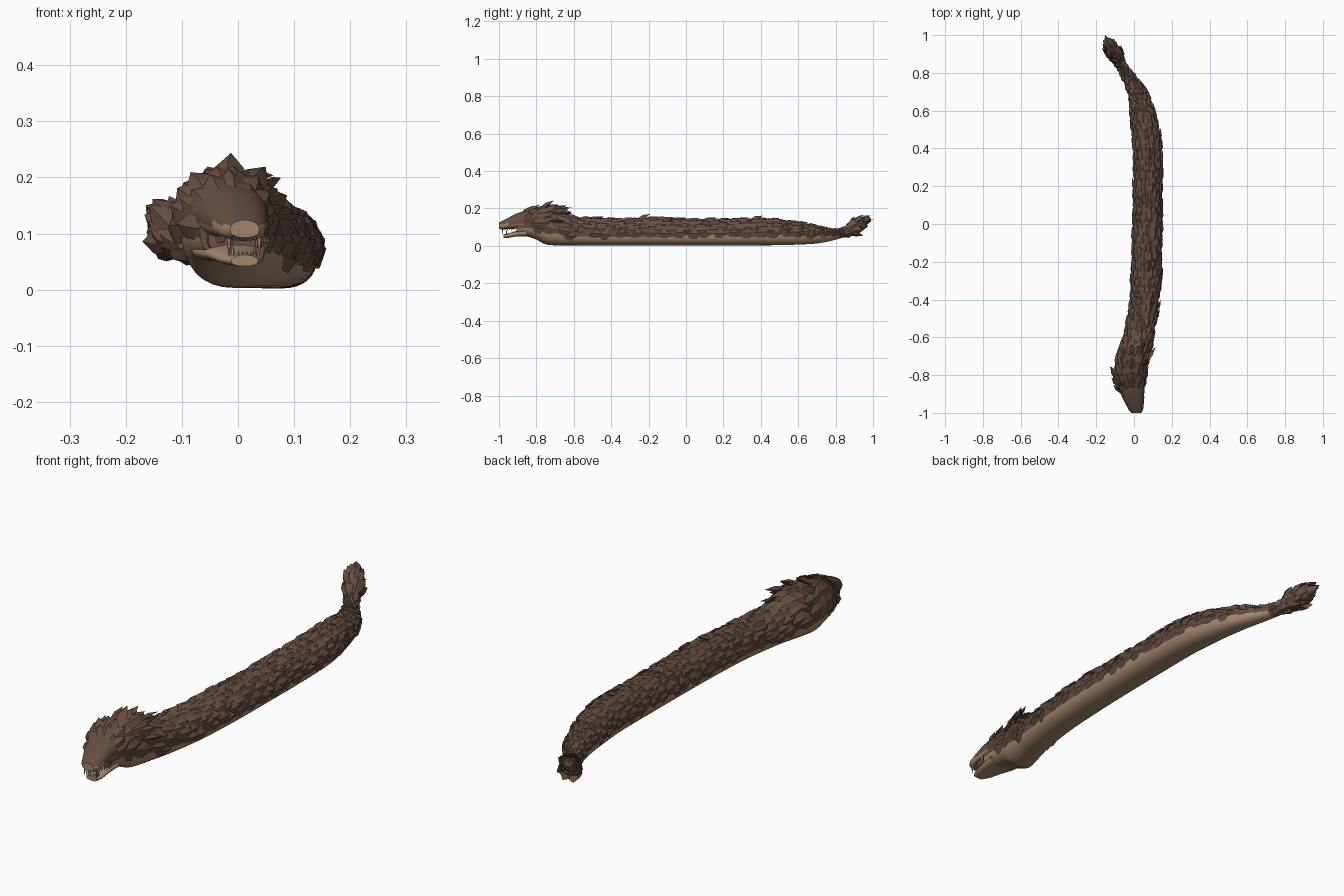
import bpy, bmesh, math, random
from mathutils import Vector

if "Cube" in bpy.data.objects:
    bpy.data.objects.remove(bpy.data.objects["Cube"])

random.seed(4)


def material(name, rgb):
    m = bpy.data.materials.new(name)
    m.diffuse_color = (*rgb, 1)
    m.use_nodes = True
    m.node_tree.nodes["Principled BSDF"].inputs["Base Color"].default_value = m.diffuse_color
    return m


BROWN = material("scale brown", (0.135, 0.076, 0.055))
TAN = material("belly tan", (0.36, 0.235, 0.145))
MOUTH = material("mouth red brown", (0.17, 0.08, 0.06))
TOOTH = material("tooth bone", (0.42, 0.29, 0.19))

# Body stations: y, centre x, half width, bottom z, top z
BODY = [
    (-0.90, -0.010, 0.058, 0.055, 0.165), (-0.85, -0.020, 0.073, 0.050, 0.186),
    (-0.80, -0.023, 0.079, 0.034, 0.196), (-0.75, -0.015, 0.080, 0.008, 0.200),
    (-0.70, -0.002, 0.078, 0.003, 0.193), (-0.65, 0.010, 0.073, 0.003, 0.170),
    (-0.58, 0.028, 0.070, 0.003, 0.147), (-0.40, 0.055, 0.069, 0.002, 0.138),
    (-0.20, 0.067, 0.070, 0.002, 0.140), (0.00, 0.071, 0.068, 0.002, 0.134),
    (0.20, 0.073, 0.068, 0.002, 0.134), (0.40, 0.071, 0.067, 0.003, 0.136),
    (0.50, 0.061, 0.064, 0.004, 0.130), (0.60, 0.043, 0.056, 0.007, 0.118),
    (0.70, 0.016, 0.048, 0.013, 0.100), (0.78, -0.028, 0.035, 0.028, 0.084),
    (0.84, -0.068, 0.027, 0.046, 0.093), (0.89, -0.098, 0.036, 0.068, 0.133),
    (0.94, -0.122, 0.027, 0.095, 0.146), (0.99, -0.149, 0.005, 0.130, 0.143),
]
UPPER = [(-0.865, -0.013, 0.068, 0.085, 0.186), (-0.91, -0.006, 0.060, 0.092, 0.172),
         (-0.95, 0.003, 0.049, 0.090, 0.150), (-0.985, 0.010, 0.038, 0.087, 0.133),
         (-1.00, 0.012, 0.026, 0.093, 0.124)]
LOWER = [(-0.85, -0.016, 0.066, 0.050, 0.095), (-0.91, -0.004, 0.051, 0.050, 0.079),
         (-0.95, 0.006, 0.038, 0.043, 0.067), (-0.975, 0.012, 0.024, 0.042, 0.062)]


def station(y):
    """Smooth interpolation through the body stations."""
    n = len(BODY)
    i = max(0, min(n - 2, sum(1 for s in BODY if s[0] <= y) - 1))
    a, b = BODY[i], BODY[i + 1]
    p, q = BODY[max(i - 1, 0)], BODY[min(i + 2, n - 1)]
    h = b[0] - a[0]
    t = (y - a[0]) / h
    out = [y]
    for k in range(1, 5):
        ma = (b[k] - p[k]) / (b[0] - p[0]) * h
        mb = (q[k] - a[k]) / (q[0] - a[0]) * h
        out.append((2*t**3 - 3*t*t + 1)*a[k] + (t**3 - 2*t*t + t)*ma
                   + (3*t*t - 2*t**3)*b[k] + (t**3 - t*t)*mb)
    return out


def section_point(s, a):
    """Point at angle a from the top of a section that is fuller below."""
    y, cx, w, zb, zt = s
    mid = zb + 0.45 * (zt - zb)
    sn, cs = math.sin(a), math.cos(a)
    e = 0.82 if cs < 0 else 0.95
    x = math.copysign(abs(sn) ** e, sn) * w
    z = math.copysign(abs(cs) ** e, cs) * (mid - zb if cs < 0 else zt - mid)
    return Vector((cx + x, y, mid + z))


def surface(y, a):
    return section_point(station(y), a)


def belly_line(y):
    if y < -0.65:
        return 0.055 + min(0.25, -0.65 - y) * 0.18
    return 0.054 if y < 0.82 else 0.0


def finish(bm, name, mats, angle):
    bmesh.ops.recalc_face_normals(bm, faces=bm.faces)
    me = bpy.data.meshes.new(name)
    bm.to_mesh(me)
    bm.free()
    ob = bpy.data.objects.new(name, me)
    bpy.context.collection.objects.link(ob)
    for m in mats:
        me.materials.append(m)
    bpy.ops.object.select_all(action='DESELECT')
    bpy.context.view_layer.objects.active = ob
    ob.select_set(True)
    bpy.ops.object.shade_smooth_by_angle(angle=math.radians(angle))
    return ob


def loft(name, sections, mats, rule, sides=32, cap=0):
    bm = bmesh.new()
    rings = [[bm.verts.new(section_point(s, 2 * math.pi * i / sides)) for i in range(sides)]
             for s in sections]
    for r, q in zip(rings, rings[1:]):
        for i in range(sides):
            j = (i + 1) % sides
            f = bm.faces.new((r[i], r[j], q[j], q[i]))
            f.material_index = rule(f.calc_center_median())
    for r in (rings[0], rings[-1]):
        bm.faces.new(r).material_index = cap
    return finish(bm, name, mats, 40)


def add_scale(bm, base, along, normal, length, width, lift):
    """Pointed, keeled plate with its tip lifted off the skin."""
    side = along.cross(normal).normalized()

    def v(u, s, n):
        return bm.verts.new(base + along * u * length + side * s * width + normal * n)
    rim = [v(0, 0, 0.001), v(0.25, 0.45, -0.002), v(0.62, 0.45, lift * 0.35),
           v(1, 0, lift), v(0.62, -0.45, lift * 0.35), v(0.25, -0.45, -0.002)]
    keel = v(0.5, 0, 0.009 + lift * 0.55)
    under = v(0.5, 0, -0.001)
    for i in range(6):
        j = (i + 1) % 6
        bm.faces.new((rim[i], rim[j], keel))
        bm.faces.new((rim[j], rim[i], under))


def skin_frame(y, a):
    p = surface(y, a)
    along = (surface(y + 0.004, a) - surface(y - 0.004, a)).normalized()
    normal = (surface(y, a + 0.03) - surface(y, a - 0.03)).cross(along).normalized()
    return p, along, normal


# Body, neck and tail core
ROWS = 110
loft("body", [station(-0.9 + 1.889 * i / ROWS) for i in range(ROWS + 1)],
     [BROWN, TAN, MOUTH], lambda c: int(c.z < belly_line(c.y)), cap=0)
loft("mouth_lining", [(-0.89, -0.008, 0.052, 0.062, 0.125), (-0.906, -0.005, 0.048, 0.064, 0.12)],
     [MOUTH], lambda c: 0)

# Jaws
loft("upper_jaw", UPPER, [BROWN, TAN], lambda c: int(c.z < 0.116), cap=1)
loft("lower_jaw", LOWER, [TAN], lambda c: 0)

# Overlapping scales in staggered rows
bm = bmesh.new()
y, row = -0.89, 0
while y < 0.93:
    tuft = y > 0.84
    size = 0.75 if tuft else max(0.5, min(1.1, station(y)[2] / 0.068))
    count = 10 if not tuft else 8
    span = math.radians(115 if not tuft else 180)
    for i in range(count):
        a = -span + 2 * span * (i + 0.5 * (row % 2) + 0.25) / count + random.uniform(-.08, .08)
        yy = y + random.uniform(-0.012, 0.012) * size
        p, along, normal = skin_frame(yy, a)
        if p.z < belly_line(yy) + 0.004:
            continue
        add_scale(bm, p, along, normal, 0.078 * size * random.uniform(0.85, 1.2),
                  0.056 * size * random.uniform(0.85, 1.15),
                  random.uniform(0.006, 0.017) * size)
    y += 0.037 * size
    row += 1
finish(bm, "body_scales", [BROWN], 30)

# Raised crest behind the head, and taller scales down the back
bm = bmesh.new()
for y, a, ln, wd, lift in [(-0.79, 0, .09, .06, .035), (-0.77, -.45, .09, .055, .03),
                           (-0.77, .45, .09, .055, .03), (-0.75, -.9, .085, .05, .026),
                           (-0.75, .9, .085, .05, .026), (-0.72, -.2, .08, .04, .035),
                           (-0.72, .5, .10, .022, .035), (-0.74, 1.2, .10, .022, .032),
                           (-0.27, .1, .08, .05, .03), (-0.52, -.2, .08, .05, .022),
                           (0.33, .1, .08, .05, .025), (0.08, -.3, .08, .05, .022)]:
    p, along, normal = skin_frame(y, a)
    add_scale(bm, p, along, normal, ln, wd, lift)
finish(bm, "crest_scales", [BROWN], 30)

# Loose quill at the back of the crest
bm = bmesh.new()
add_scale(bm, Vector((0.03, -0.70, 0.198)), Vector((0.35, 0.93, 0.03)).normalized(),
          Vector((0, 0, 1)), 0.095, 0.014, 0.003)
finish(bm, "loose_quill", [BROWN], 30)

# Pointed fan at the end of the tail
bm = bmesh.new()
for i in range(7):
    a = 2 * math.pi * i / 7
    p, along, normal = skin_frame(0.875, a)
    add_scale(bm, p, (Vector((-0.42, 0.9, 0.12)) + normal * 0.2).normalized(), normal,
              0.075, 0.045, 0.004)
add_scale(bm, Vector((-0.122, 0.92, 0.142)), Vector((-0.36, 0.93, -0.02)).normalized(),
          Vector((0, 0, 1)), 0.086, 0.04, 0.002)
finish(bm, "tail_tuft", [BROWN], 30)


# Teeth: rows of small pegs plus paired fangs
def add_tooth(bm, x, y, z, height, radius):
    ring = [bm.verts.new((x + radius * math.cos(k * math.pi / 3),
                          y + radius * math.sin(k * math.pi / 3), z)) for k in range(6)]
    tip = bm.verts.new((x, y - 0.003, z + height))
    bm.faces.new(ring)
    for k in range(6):
        bm.faces.new((ring[k], ring[(k + 1) % 6], tip))


bm = bmesh.new()
for side in (-1, 1):
    add_tooth(bm, 0.011 + side * 0.027, -0.980, 0.096, -0.040, 0.0055)
    add_tooth(bm, 0.010 + side * 0.020, -0.958, 0.060, 0.030, 0.0045)
    for k in range(5):
        add_tooth(bm, 0.008 + side * (0.033 + 0.003 * k), -0.965 + 0.012 * k, 0.096, -0.016, 0.004)
for k in range(6):
    x = 0.012 + (k - 2.5) * 0.0075
    add_tooth(bm, x, -0.990, 0.095, -0.012, 0.003)
    add_tooth(bm, x, -0.966, 0.058, 0.012, 0.003)
finish(bm, "teeth", [TOOTH], 40)
